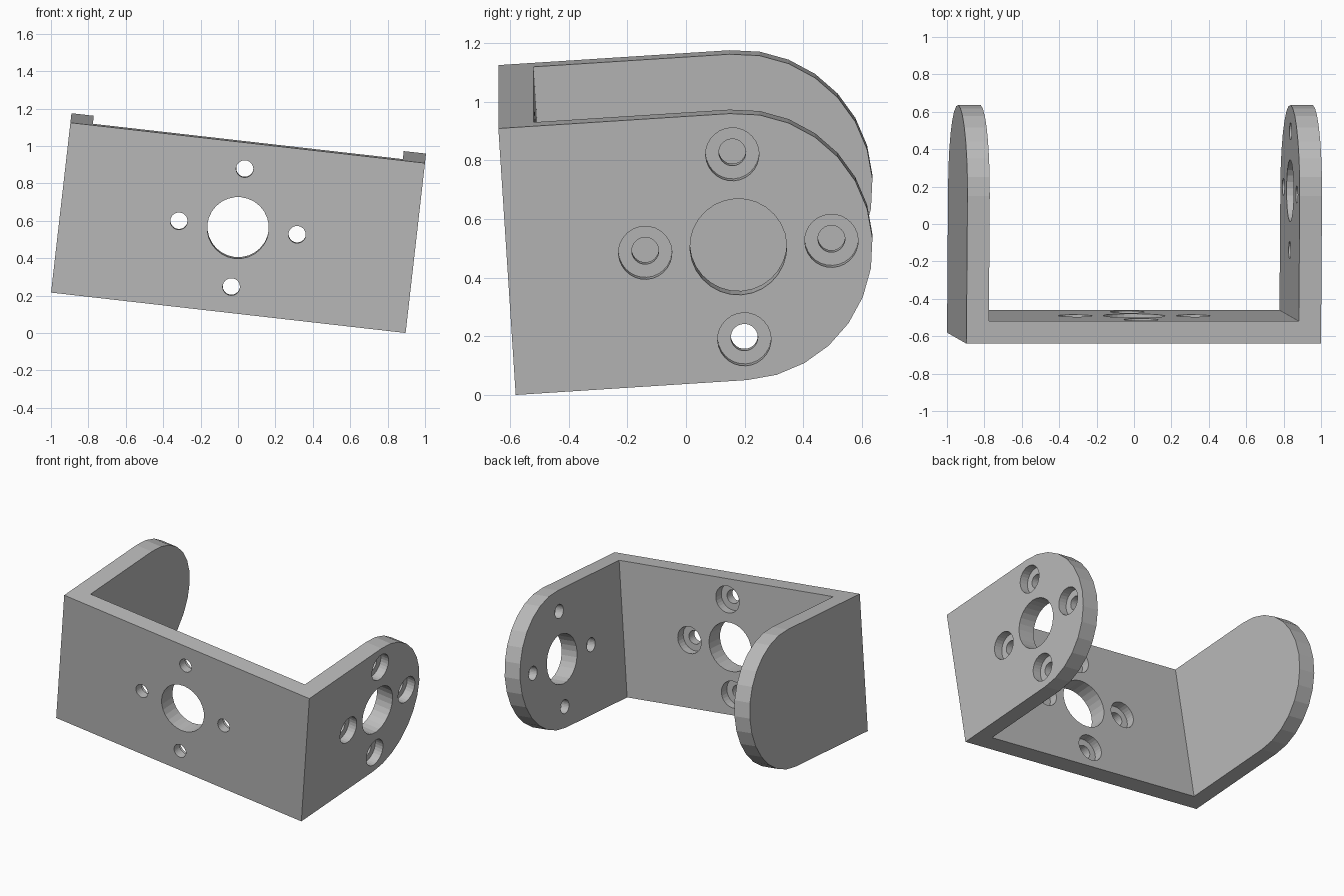
import bpy, bmesh
from math import pi, sin, cos, radians
from mathutils import Matrix, Vector

if "Cube" in bpy.data.objects:
    bpy.data.objects.remove(bpy.data.objects["Cube"])

W, H, T = 1.908, 0.916, 0.12      # width, height, plate thickness
REACH = 0.79                      # front face to the centre of the tab arc
BIG, SMALL, BORE = 0.165, 0.046, 0.091
RING = 0.318                      # screw hole distance from the centre
SIDES = 28


def make_object(name, bm):
    bmesh.ops.recalc_face_normals(bm, faces=bm.faces)
    mesh = bpy.data.meshes.new(name)
    bm.to_mesh(mesh)
    bm.free()
    obj = bpy.data.objects.new(name, mesh)
    bpy.context.collection.objects.link(obj)
    return obj


def prism(name, points, direction):
    """Extrude a closed outline along a vector."""
    bm = bmesh.new()
    face = bm.faces.new([bm.verts.new(p) for p in points])
    new = bmesh.ops.extrude_face_region(bm, geom=[face])["geom"]
    verts = [g for g in new if isinstance(g, bmesh.types.BMVert)]
    bmesh.ops.translate(bm, verts=verts, vec=direction)
    return make_object(name, bm)


def cylinder(bm, frame, offset, radius, depth):
    bmesh.ops.create_cone(bm, cap_ends=True, segments=SIDES, radius1=radius,
                          radius2=radius, depth=depth,
                          matrix=frame @ Matrix.Translation(offset))


def cut(obj, tool, operation):
    mod = obj.modifiers.new(tool.name, 'BOOLEAN')
    mod.operation, mod.solver, mod.object = operation, 'EXACT', tool
    tool.hide_render = True


# U-shaped plan, taller than needed
h, i = W / 2, W / 2 - T
plan = [(-h, 0), (h, 0), (h, 1.5), (i, 1.5), (i, T), (-i, T), (-i, 1.5), (-h, 1.5)]
bracket = prism("bracket", [(x, y, -H) for x, y in plan], Vector((0, 0, 2 * H)))

# Side outline with a round end, used to trim the plan
arc = [(-pi / 2 + pi * k / 14) for k in range(15)]
side = [(-W, -0.2, H / 2), (-W, -0.2, -H / 2)]
side += [(-W, REACH + H / 2 * cos(a), H / 2 * sin(a)) for a in arc]
trim = prism("side_trim", side, Vector((2 * W, 0, 0)))
cut(bracket, trim, 'INTERSECT')

# Hole patterns: local z of each frame points to the counterbored side
frames = [
    Matrix.Translation((0, T / 2, 0)) @ Matrix.Rotation(-pi / 2, 4, 'X'),
    Matrix.Translation((h - T / 2, REACH, 0)) @ Matrix.Rotation(pi / 2, 4, 'Y'),
]
through, bores = bmesh.new(), bmesh.new()
for frame in frames:
    cylinder(through, frame, Vector((0, 0, 0)), BIG, 3 * T)
    for k in range(4):
        spot = Vector((RING * cos(k * pi / 2), RING * sin(k * pi / 2), 0))
        cylinder(through, frame, spot, SMALL, 3 * T)
        cylinder(bores, frame, spot + Vector((0, 0, T / 2)), BORE, T)
holes = make_object("through_holes", through)
counterbores = make_object("counterbores", bores)
cut(bracket, holes, 'DIFFERENCE')
cut(bracket, counterbores, 'DIFFERENCE')

# Bake the cuts and remove the helpers
deps = bpy.context.evaluated_depsgraph_get()
baked = bpy.data.meshes.new_from_object(bracket.evaluated_get(deps))
bracket.modifiers.clear()
bracket.data = baked
for tool in (trim, holes, counterbores):
    bpy.data.objects.remove(tool)

# Tilted resting pose
pose = Matrix.Rotation(radians(6.5), 4, 'Y') @ Matrix.Rotation(radians(3.7), 4, 'X')
baked.transform(Matrix.Translation((0, -0.61, 0.5625)) @ pose)

# Plain grey
grey = bpy.data.materials.new("plain_grey")
grey.use_nodes = True
color = (0.5, 0.5, 0.5, 1)
grey.diffuse_color = color
grey.node_tree.nodes["Principled BSDF"].inputs["Base Color"].default_value = color
baked.materials.clear()
baked.materials.append(grey)
for p in baked.polygons:
    p.material_index = 0
    p.use_smooth = False
